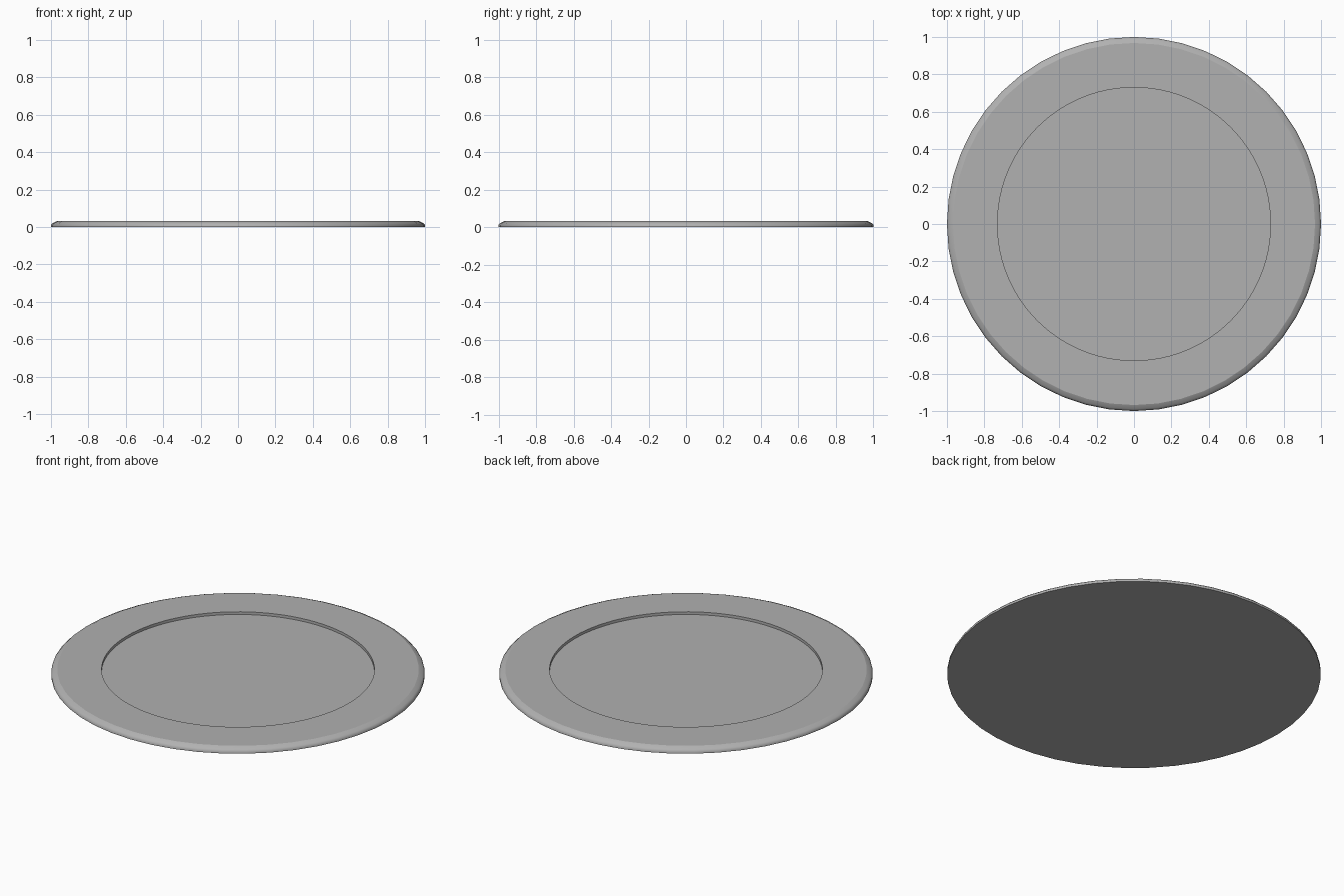
import bpy, bmesh, math

if "Cube" in bpy.data.objects:
    bpy.data.objects.remove(bpy.data.objects["Cube"])


def ring(bm, radius, z, sides):
    """Closed loop of edges around z."""
    verts = [bm.verts.new((radius * math.cos(2 * math.pi * i / sides),
                           radius * math.sin(2 * math.pi * i / sides), z))
             for i in range(sides)]
    return [bm.edges.new((verts[i], verts[(i + 1) % sides])) for i in range(sides)]


def cap(bm, edges):
    bm.faces.new([e.verts[0] for e in edges])


# Round plate: (radius, z, sides) from underside, over the rim, into the recess
OUTER, INNER = 48, 96
profile = [(1.0, 0.0, OUTER), (1.0, 0.012, OUTER), (0.99, 0.022, OUTER),
           (0.968, 0.032, OUTER), (0.73, 0.032, INNER), (0.73, 0.016, INNER)]
bm = bmesh.new()
rings = [ring(bm, *p) for p in profile]
for a, b in zip(rings, rings[1:]):
    bmesh.ops.bridge_loops(bm, edges=a + b)
cap(bm, rings[0])
cap(bm, rings[-1])
bmesh.ops.recalc_face_normals(bm, faces=bm.faces)

mesh = bpy.data.meshes.new("round_plate")
bm.to_mesh(mesh)
bm.free()
plate = bpy.data.objects.new("round_plate", mesh)
bpy.context.collection.objects.link(plate)
bpy.context.view_layer.objects.active = plate
plate.select_set(True)
bpy.ops.object.shade_smooth_by_angle(angle=math.radians(45))

# Level faces stay flat so the border reads crisp against the rim
for face in mesh.polygons:
    if abs(face.normal.z) > 0.99:
        face.use_smooth = False

# Dark grey finish
grey = bpy.data.materials.new("dark_grey")
grey.diffuse_color = (0.44, 0.44, 0.44, 1)
grey.use_nodes = True
grey.node_tree.nodes["Principled BSDF"].inputs["Base Color"].default_value = grey.diffuse_color
mesh.materials.append(grey)
